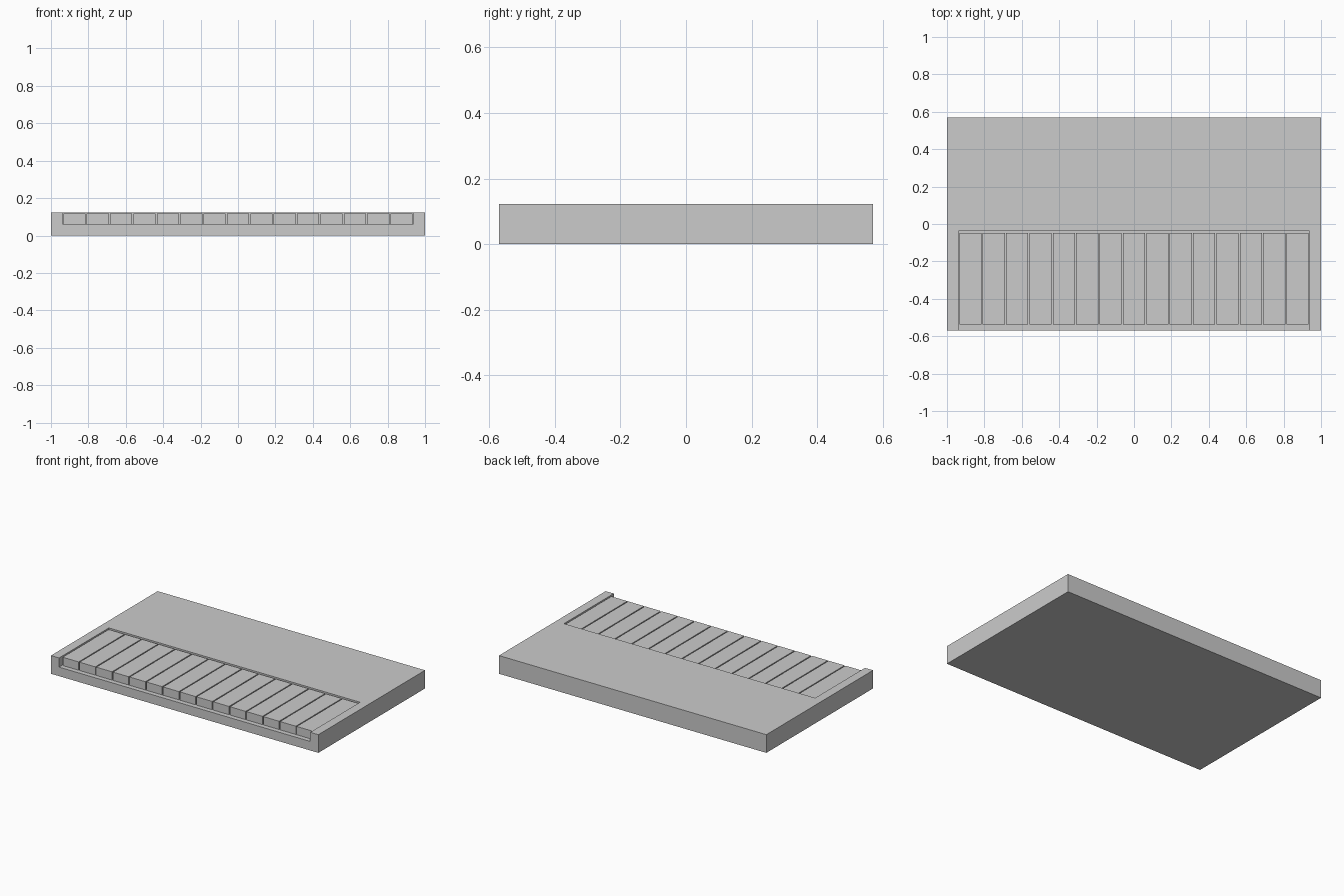
import bpy

if "Cube" in bpy.data.objects:
    bpy.data.objects.remove(bpy.data.objects["Cube"])


def box(name, x, y, z):
    """Box from (min, max) ranges on each axis."""
    bpy.ops.mesh.primitive_cube_add(size=1)
    ob = bpy.context.object
    ob.name = name
    for v in ob.data.vertices:
        for i, (lo, hi) in enumerate((x, y, z)):
            v.co[i] = lo if v.co[i] < 0 else hi
    return ob


HALF_DEPTH, HEIGHT, FLOOR = 0.57, 0.123, 0.061
COUNT, PITCH, GAP = 15, 0.125, 0.007
HALF_BED = COUNT * PITCH / 2

# Body with a key bed cut in, open at the front
body = box("keyboard_body", (-1, 1), (-HALF_DEPTH, HALF_DEPTH), (0, HEIGHT))
cutter = box("key_bed_cutter", (-HALF_BED - 0.002, HALF_BED + 0.002),
             (-0.7, -0.038), (FLOOR, 0.3))
cut = body.modifiers.new("key_bed", 'BOOLEAN')
cut.operation = 'DIFFERENCE'
cut.solver = 'EXACT'
cut.object = cutter
bpy.context.view_layer.objects.active = body
bpy.ops.object.modifier_apply(modifier=cut.name)
bpy.data.objects.remove(cutter)

# Row of flat keys resting on the bed
for i in range(COUNT):
    left = -HALF_BED + i * PITCH
    box(f"key_{i + 1}", (left + GAP / 2, left + PITCH - GAP / 2),
        (-0.538, -0.047), (FLOOR, 0.117))
